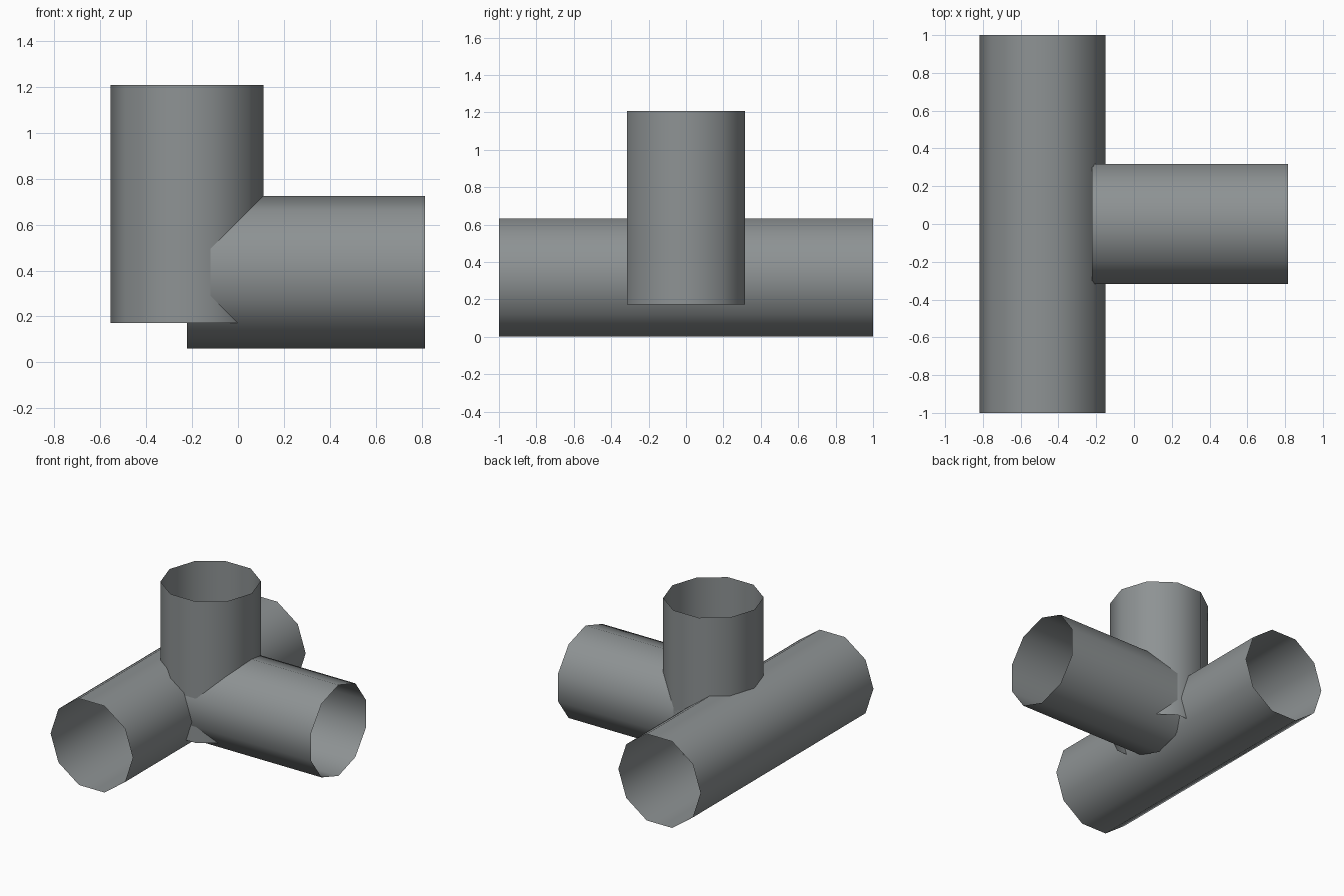
import bpy
import bmesh
from math import cos, sin, tau
from mathutils import Vector

cube = bpy.data.objects.get("Cube")
if cube:
    bpy.data.objects.remove(cube, do_unlink=True)

RADIUS = 0.333
SIDES = 10
X, Y, Z = Vector((1, 0, 0)), Vector((0, 1, 0)), Vector((0, 0, 1))

grey = bpy.data.materials.new("steel_grey")
grey.use_nodes = True
colour = (0.27, 0.29, 0.295, 1)
grey.diffuse_color = colour
grey.node_tree.nodes["Principled BSDF"].inputs["Base Color"].default_value = colour


def open_pipe(name, start, axis, length, corner):
    """Open-ended thin pipe; one corner of its section points along 'corner'."""
    start = Vector(start)
    side = axis.cross(corner)
    bm = bmesh.new()
    rings = []
    for along in (0, length):
        rings.append([
            bm.verts.new(start + axis * along
                         + RADIUS * (corner * cos(tau * i / SIDES) + side * sin(tau * i / SIDES)))
            for i in range(SIDES)])
    low, high = rings
    for i in range(SIDES):
        j = (i + 1) % SIDES
        bm.faces.new((low[i], low[j], high[j], high[i]))
    for face in bm.faces:
        face.smooth = True
    mesh = bpy.data.meshes.new(name)
    bm.to_mesh(mesh)
    bm.free()
    mesh.materials.append(grey)
    obj = bpy.data.objects.new(name, mesh)
    bpy.context.collection.objects.link(obj)
    return obj


# Long pipe on the ground, upright pipe and side branch, all overlapping
open_pipe("long_pipe", (-0.485, -1, 0.317), Y, 2, X)
open_pipe("upright_pipe", (-0.222, 0, 0.172), Z, 1.036, X)
open_pipe("side_pipe", (-0.222, 0, 0.393), X, 1.036, Z)
